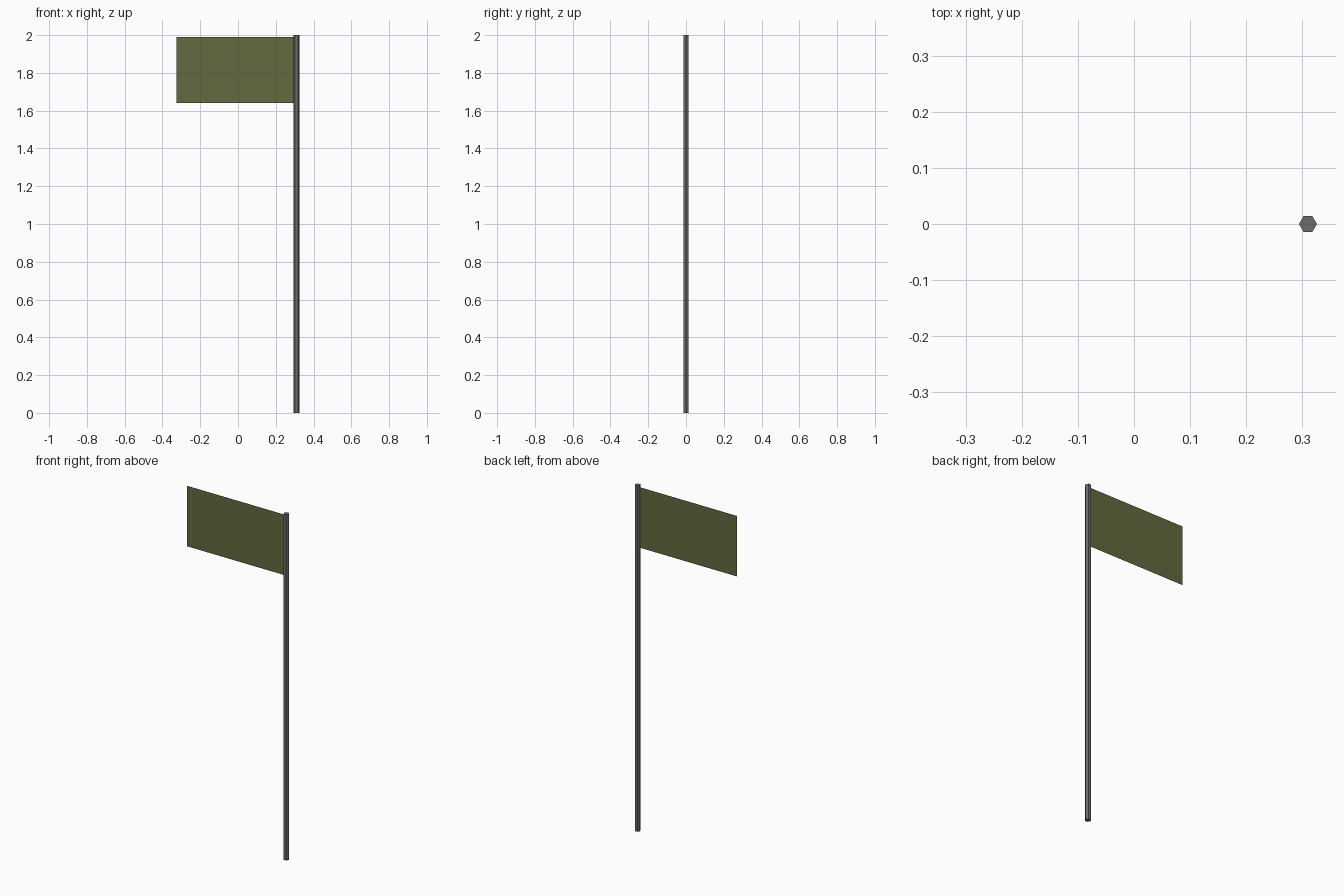
import bpy
import math

if "Cube" in bpy.data.objects:
    bpy.data.objects.remove(bpy.data.objects["Cube"])

POLE_X, POLE_R = 0.31, 0.016


def material(name, rgb):
    m = bpy.data.materials.new(name)
    m.diffuse_color = (*rgb, 1.0)
    m.use_nodes = True
    m.node_tree.nodes["Principled BSDF"].inputs["Base Color"].default_value = m.diffuse_color
    return m


grey = material("dark_grey_metal", (0.150, 0.150, 0.155))
olive = material("olive_cloth", (0.125, 0.145, 0.050))

# Hexagonal pole, corners pointing along x
bpy.ops.mesh.primitive_cylinder_add(vertices=6, radius=POLE_R, depth=2.0,
                                    location=(POLE_X, 0, 1.0),
                                    rotation=(0, 0, math.radians(30)))
pole = bpy.context.object
pole.name = "pole"
pole.data.materials.append(grey)

# Flat single-sheet flag, tucked into the pole's near edge
x0, x1, z0, z1 = -0.326, POLE_X - POLE_R + 0.002, 1.64, 1.99
mesh = bpy.data.meshes.new("flag")
mesh.from_pydata([(x0, 0, z0), (x1, 0, z0), (x1, 0, z1), (x0, 0, z1)],
                 [], [(0, 1, 2, 3)])
flag = bpy.data.objects.new("flag", mesh)
bpy.context.collection.objects.link(flag)
mesh.materials.append(olive)
